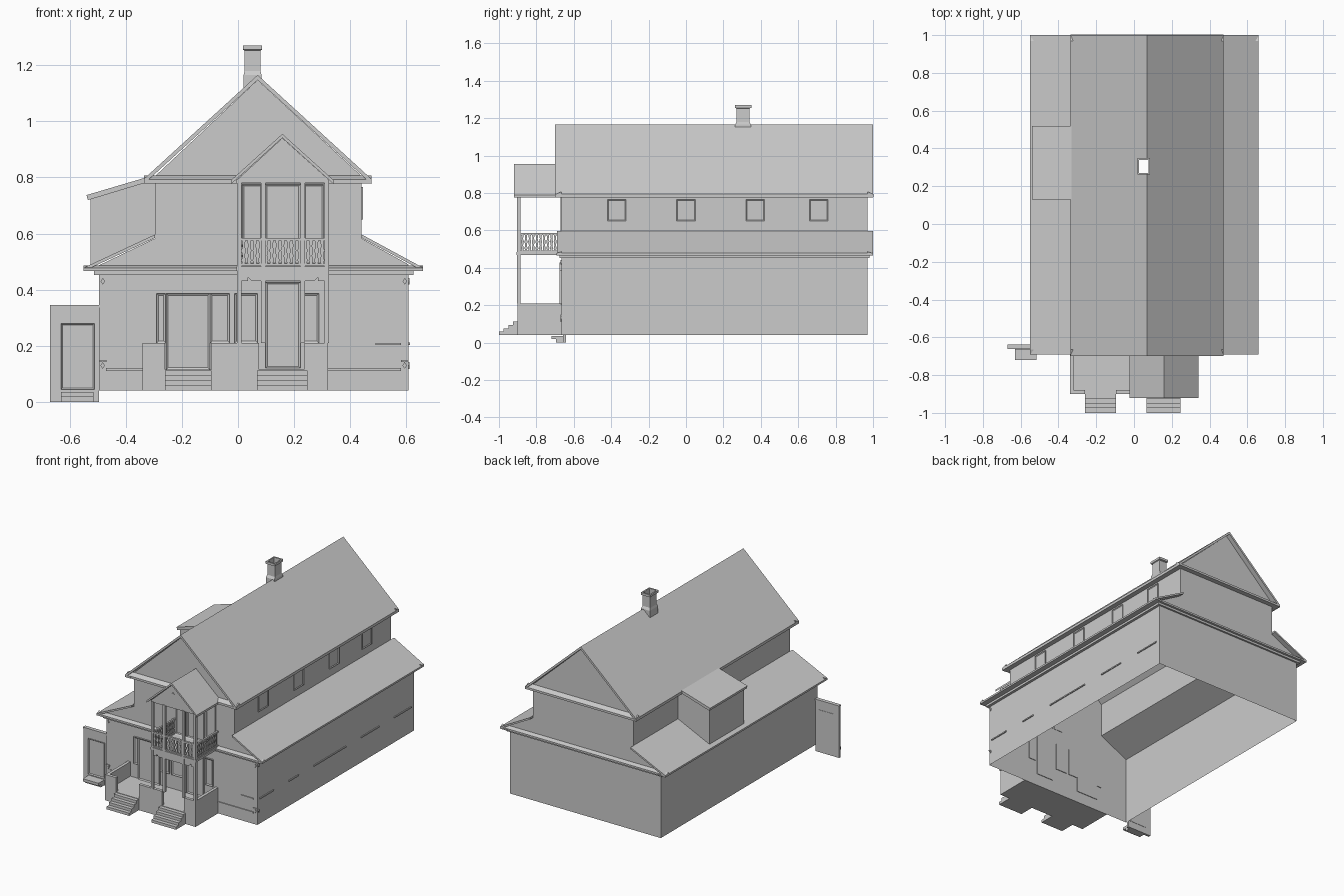
import bpy, bmesh, math
from mathutils import Vector

if "Cube" in bpy.data.objects:
    bpy.data.objects.remove(bpy.data.objects["Cube"])


def finish(name, bm):
    bmesh.ops.recalc_face_normals(bm, faces=bm.faces[:])
    me = bpy.data.meshes.new(name)
    bm.to_mesh(me)
    bm.free()
    ob = bpy.data.objects.new(name, me)
    bpy.context.collection.objects.link(ob)
    return ob


def prism(name, pts, axis, a, b, sides=None):
    """Extrude a 2D profile: axis 'y' takes (x,z), axis 'x' takes (y,z)."""
    bm = bmesh.new()
    place = (lambda p, t: (p[0], t, p[1])) if axis == 'y' else (lambda p, t: (t, p[0], p[1]))
    A = [bm.verts.new(place(p, a)) for p in pts]
    B = [bm.verts.new(place(p, b)) for p in pts]
    bm.faces.new(A)
    bm.faces.new(B[::-1])
    n = len(pts)
    for i in (range(n) if sides is None else sides):
        j = (i + 1) % n
        bm.faces.new((A[i], B[i], B[j], A[j]))
    return finish(name, bm)


def box(name, x0, x1, y0, y1, z0, z1):
    return prism(name, [(x0, z0), (x1, z0), (x1, z1), (x0, z1)], 'y', y0, y1)


def panel(name, x0, x1, y0, y1, z0, z1, normal, rim=0.01, depth=0.005):
    """Box whose outward face is sunk inside a rim (windows and doors)."""
    ob = box(name, x0, x1, y0, y1, z0, z1)
    bm = bmesh.new()
    bm.from_mesh(ob.data)
    f = [f for f in bm.faces if f.normal.dot(Vector(normal)) > 0.9]
    bmesh.ops.inset_region(bm, faces=f, thickness=rim, depth=0)
    bmesh.ops.translate(bm, verts=f[0].verts[:], vec=Vector(normal) * -depth)
    bm.to_mesh(ob.data)
    bm.free()
    return ob


def roof(name, eave_l, peak, eave_r, t, y0, y1):
    low = lambda p: (p[0], p[1] - t)
    return prism(name, [eave_l, peak, eave_r, low(eave_r), low(peak), low(eave_l)], 'y', y0, y1)


F, K = -0.665, 0.97      # front and back wall planes
FRONT, RIGHT = (0, -1, 0), (1, 0, 0)

# Hollow house shell, open below and under the roofs
prism("house_walls", [(-.495, .04), (.607, .04), (.607, .49), (.44, .583), (.44, .805), (.07, 1.147),
                      (-.295, .805), (-.295, .583), (-.495, .487)], 'y', F, K, sides=(1, 3, 6, 8))

# Main gable roof with a flue opening
main = roof("main_roof", (-.335, .795), (.07, 1.165), (.475, .795), .018, -.70, 1.0)
cutter = box("flue_cutter", .026, .078, .27, .34, 1.0, 1.3)
cutter.hide_render = True
mod = main.modifiers.new("flue", 'BOOLEAN')
mod.object, mod.operation, mod.solver = cutter, 'DIFFERENCE', 'EXACT'
dg = bpy.context.evaluated_depsgraph_get()
main.data = bpy.data.meshes.new_from_object(main.evaluated_get(dg))
main.modifiers.clear()
bpy.data.objects.remove(cutter)

# Side skirt roofs with their cornices
for s, tip, wall, low in (("left", -.55, -.295, -.495), ("right", .66, .44, .607)):
    prism(s + "_skirt_roof", [(tip, .478), (wall, .597), (wall, .585), (tip, .466)], 'y', -.69, 1.0)
    d = math.copysign(1, tip)
    box(s + "_lower_cornice", *sorted((low, low + d * .018)), F - .012, K + .012, .452, .474)
    box(s + "_skirt_soffit", *sorted((low, tip)), -.69, 1.0, .466, .473)
for s, e, w in (("left", -.335, -.295), ("right", .475, .44)):
    box(s + "_upper_soffit", *sorted((e, w)), -.70, 1.0, .779, .792)

# Narrow pent strips across both gable ends
for s, y, d in (("front", F, -1), ("back", K, 1)):
    prism(s + "_lower_pent", [(y, .487), (y, .466), (y + d * .027, .466), (y + d * .027, .478)], 'x', -.55, .66)
    prism(s + "_upper_pent", [(y, .807), (y, .779), (y + d * .032, .779), (y + d * .032, .793)], 'x', -.335, .475)
    box(s + "_lower_cornice", -.507, .62, *sorted((y, y + d * .012)), .452, .468)

# Dormer on the left
prism("dormer_walls", [(-.525, .485), (-.295, .59), (-.295, .795), (-.525, .73)], 'y', .145, .505, sides=(1, 3))
prism("dormer_roof", [(-.54, .737), (-.30, .808), (-.30, .79), (-.535, .719)], 'y', .13, .52)

# Chimney: square rings, hollow
bm = bmesh.new()
prev = None
for z, hx, hy in ((1.10, .032, .043), (1.165, .032, .043), (1.18, .028, .034), (1.252, .028, .034), (1.255, .034, .044),
                  (1.27, .034, .044), (1.27, .025, .034), (1.10, .025, .034)):
    ring = [bm.verts.new((.052 + i * hx, .305 + j * hy, z)) for i, j in ((-1, -1), (1, -1), (1, 1), (-1, 1))]
    if prev:
        for i in range(4):
            k = (i + 1) % 4
            bm.faces.new((prev[i], prev[k], ring[k], ring[i]))
    prev = ring
finish("chimney", bm)

# Porch deck, parapets and stairs
box("porch_deck", -.34, .32, -.90, F, .04, .115)
for i, (a, b) in enumerate(((-.34, -.26), (-.095, .075), (.235, .32))):
    box(f"parapet_front_{i}", a, b, -.90, -.88, .04, .21)
box("parapet_left", -.34, -.32, -.88, F, .04, .21)
box("parapet_right", .30, .32, -.88, F, .04, .21)
for s, a, b in (("left", -.26, -.095), ("right", .067, .247)):
    pts = [(-.90, .04)]
    for i in range(4):
        y = -1 + i * .025
        pts += [(y, .04 + i * .018), (y, .058 + i * .018)]
    prism(s + "_stairs", pts + [(-.90, .112)], 'x', a, b)

# Balcony: posts, beams, floor and gable roof
for i, x in enumerate((.004, .09, .23, .316)):
    box(f"lower_post_{i}", x - .008, x + .008, -.904, -.886, .21, .47)
    box(f"upper_post_{i}", x - .008, x + .008, -.904, -.886, .48, .785)
prism("lower_beam", [(.01, .47), (.01, .43), (.035, .43), (.035, .445), (.05, .43), (.27, .43), (.285, .445),
                     (.285, .43), (.31, .43), (.31, .47)], 'y', -.90, -.888)
box("balcony_floor", -.005, .325, -.905, F, .468, .483)
prism("balcony_gable", [(-.005, .78), (.325, .78), (.325, .79), (.158, .94), (-.005, .79)], 'y', -.90, F)
roof("balcony_roof", (-.025, .79), (.158, .955), (.341, .79), .014, -.92, F)
box("gable_ornament_upright", .156, .16, -.904, -.90, .868, .884)
box("gable_ornament_bar", .15, .166, -.904, -.90, .874, .878)

# Railings with sawn wavy balusters
WAVE = [(.004, .49), (.008, .505), (.004, .52), (.008, .54), (.004, .555), (.007, .578)]


def baluster(name, c, axis, a, b):
    prism(name, [(c + w, z) for w, z in WAVE] + [(c - w, z) for w, z in WAVE[::-1]], axis, a, b)


for z0, z1 in ((.485, .493), (.575, .585)):
    box("front_rail", .01, .31, -.902, -.888, z0, z1)
    for x in (.004, .316):
        box("side_rail", x - .006, x + .006, -.89, F, z0, z1)
for i in range(15):
    baluster(f"front_baluster_{i}", .02 + i * .02, 'y', -.898, -.892)
for x in (.004, .316):
    for i in range(11):
        baluster(f"side_baluster_{i}", -.875 + i * .0195, 'x', x - .003, x + .003)

# Front doors and windows
for n, a, b, z0, z1 in (("left_door", -.257, -.10, .115, .387), ("left_sidelight", -.29, -.258, .21, .387),
                        ("middle_sidelight", -.099, -.03, .21, .387), ("narrow_window", -.012, .07, .21, .387),
                        ("right_door", .098, .222, .12, .428), ("right_window", .232, .288, .21, .387)):
    panel(n, a, b, F - .01, F + .004, z0, z1, FRONT)
for n, a, b in (("left", .015, .085), ("middle", .098, .222), ("right", .235, .305)):
    panel(n + "_balcony_window", a, b, F - .006, F + .002, .49, .775, FRONT, .008, .004)

# Upper right windows and lower sills
for i, y in enumerate((-.42, -.05, .32, .66)):
    panel(f"upper_right_window_{i}", .436, .446, y, y + .1, .65, .765, RIGHT, .008, .004)
for i, (a, b) in enumerate(((-.64, -.50), (-.34, -.24), (-.08, .255), (.415, .60), (.76, .94))):
    box(f"right_sill_{i}", .60, .613, a, b, .203, .211)

# Front belt trims and corner anchors
box("belt_left", -.47, -.34, F - .006, F, .111, .12)
box("belt_right", .32, .58, F - .006, F, .111, .12)
box("front_sill", .49, .58, F - .006, F, .203, .21)
for i, x in enumerate((-.482, .594)):
    box(f"anchor_bar_{i}", x - .014, x + .014, F - .006, F, .142, .149)
    for z in (.43, .13):
        prism("wall_anchor", [(x - .008, z), (x, z - .012), (x + .008, z), (x, z + .012)], 'y', F - .006, F)
for z in (.43, .13):
    prism("side_anchor", [(-.66, z), (-.652, z - .012), (-.644, z), (-.652, z + .012)], 'x', .605, .612)

# Side gate and its steps
box("gate_wall", -.67, -.495, -.658, -.642, .0, .342)
box("gate_cap", -.67, -.495, -.663, -.638, .336, .345)
panel("gate_door", -.63, -.512, -.664, -.64, .045, .28, FRONT, .01, .008)
box("gate_step_lower", -.63, -.515, -.695, -.645, 0, .02)
box("gate_step_upper", -.63, -.515, -.72, -.645, .018, .036)
